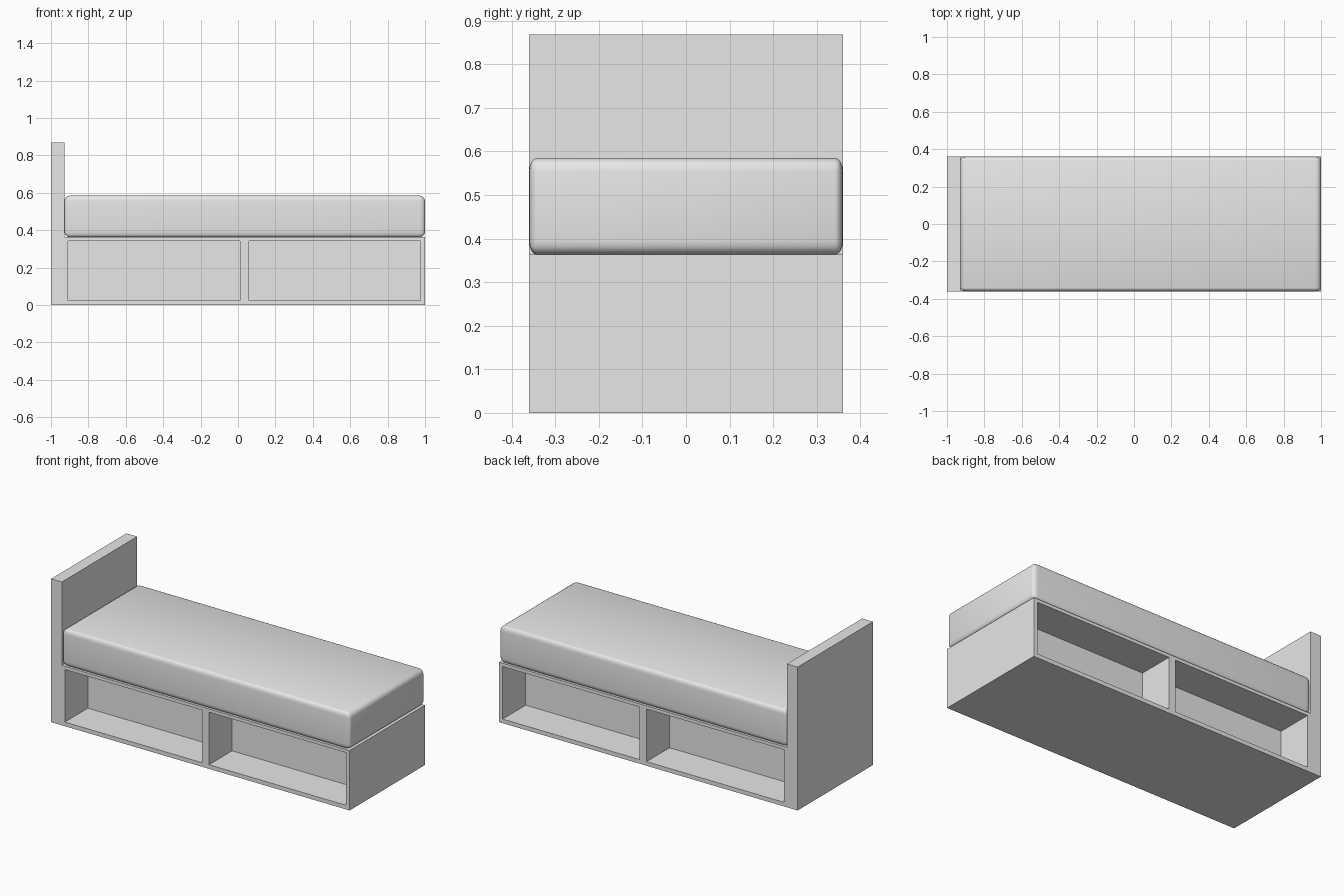
import bpy, bmesh
from mathutils import Vector

cube = bpy.data.objects.get("Cube")
if cube:
    bpy.data.objects.remove(cube, do_unlink=True)

HALF_DEPTH = 0.36      # half the bed width
BASE_TOP = 0.363
BOARD_X = -0.928       # inner face of the headboard
CUBBY_DEPTH = 0.22

grey = bpy.data.materials.new("light grey")
grey.use_nodes = True
grey.diffuse_color = (0.8, 0.8, 0.8, 1)
grey.node_tree.nodes["Principled BSDF"].inputs["Base Color"].default_value = (0.8, 0.8, 0.8, 1)


def add_object(name, bm):
    bmesh.ops.recalc_face_normals(bm, faces=bm.faces)
    mesh = bpy.data.meshes.new(name)
    bm.to_mesh(mesh)
    bm.free()
    mesh.materials.append(grey)
    obj = bpy.data.objects.new(name, mesh)
    bpy.context.collection.objects.link(obj)
    return obj


def box(low, high):
    low, high = Vector(low), Vector(high)
    bm = bmesh.new()
    bmesh.ops.create_cube(bm, size=1)
    bmesh.ops.scale(bm, vec=high - low, verts=bm.verts)
    bmesh.ops.translate(bm, vec=(low + high) / 2, verts=bm.verts)
    return bm


# Frame: base and headboard share one L-shaped side profile
profile = [(-1, 0), (1, 0), (1, BASE_TOP), (BOARD_X, BASE_TOP), (BOARD_X, 0.868), (-1, 0.868)]
bm = bmesh.new()
side = bm.faces.new([bm.verts.new((x, -HALF_DEPTH, z)) for x, z in profile])
ext = bmesh.ops.extrude_face_region(bm, geom=[side], use_keep_orig=True)
moved = [v for v in ext["geom"] if isinstance(v, bmesh.types.BMVert)]
bmesh.ops.translate(bm, vec=(0, 2 * HALF_DEPTH, 0), verts=moved)
frame = add_object("bed_frame", bm)

# Open storage cubbies: two on each long side
cutters = []
for x0, x1 in ((-0.908, 0.012), (0.058, 0.976)):
    for sign in (-1, 1):
        ys = sorted((sign * (HALF_DEPTH - CUBBY_DEPTH), sign * (HALF_DEPTH + 0.1)))
        cutter = add_object("cubby_cutter", box((x0, ys[0], 0.025), (x1, ys[1], 0.343)))
        cutter.hide_render = True
        cutters.append(cutter)
        cut = frame.modifiers.new("cubby", 'BOOLEAN')
        cut.operation = 'DIFFERENCE'
        cut.solver = 'EXACT'
        cut.object = cutter

bpy.context.view_layer.objects.active = frame
for name in [m.name for m in frame.modifiers]:
    bpy.ops.object.modifier_apply(modifier=name)
for cutter in cutters:
    bpy.data.objects.remove(cutter, do_unlink=True)

# Mattress: rounded block, softly shaded all over; the rounding is tighter across the width
squash = 0.6
bm = box((BOARD_X, -HALF_DEPTH / squash, BASE_TOP), (1, HALF_DEPTH / squash, 0.585))
bmesh.ops.bevel(bm, geom=bm.edges[:], offset=0.03, segments=4, profile=0.5, affect='EDGES')
bmesh.ops.scale(bm, vec=(1, squash, 1), verts=bm.verts)
for face in bm.faces:
    face.smooth = True
add_object("mattress", bm)
